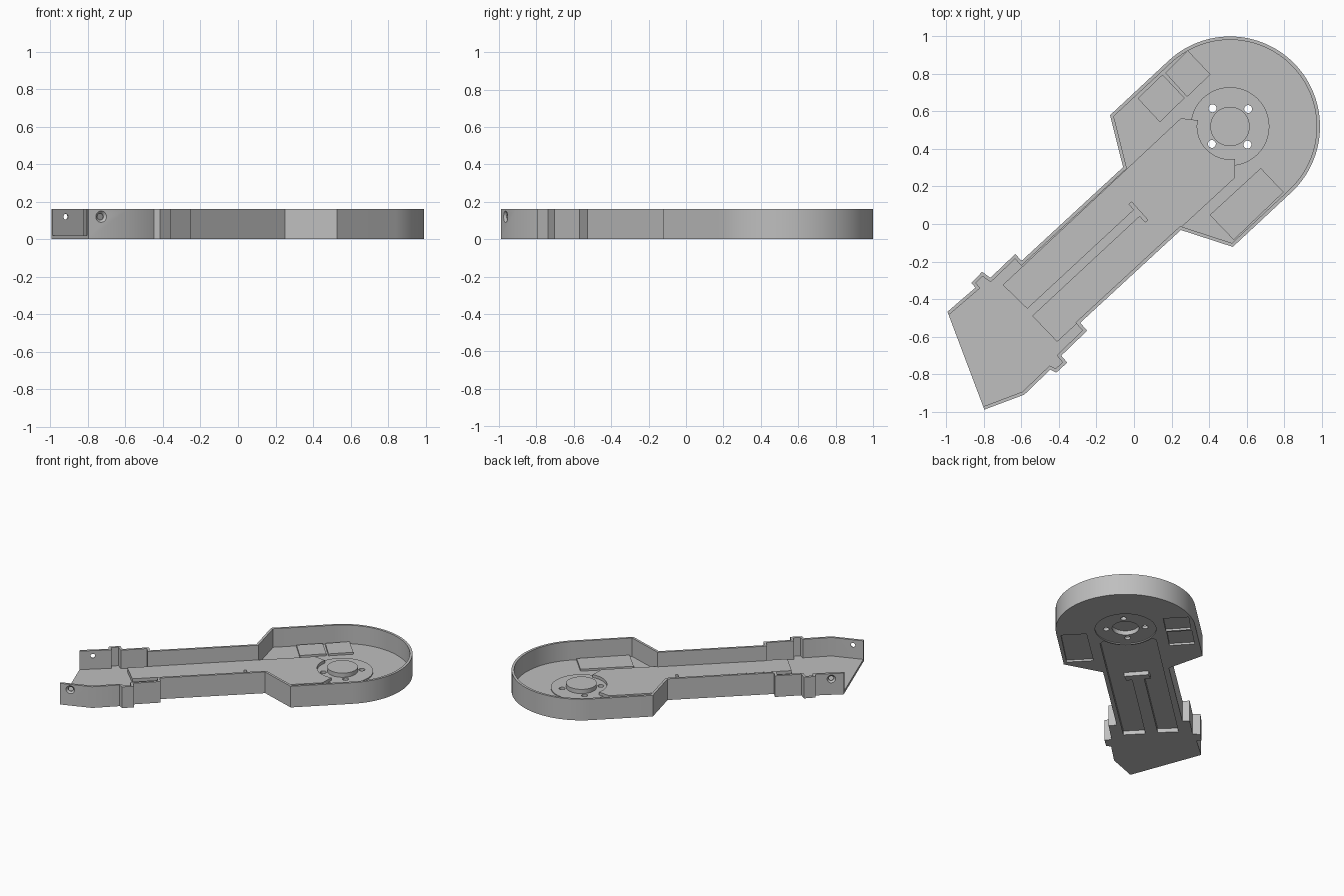
import bpy, bmesh, math
from mathutils import Vector

if "Cube" in bpy.data.objects:
    bpy.data.objects.remove(bpy.data.objects["Cube"])

grey = bpy.data.materials.new("plain grey")
grey.diffuse_color = (0.52, 0.52, 0.52, 1)
grey.use_nodes = True
grey.node_tree.nodes["Principled BSDF"].inputs["Base Color"].default_value = grey.diffuse_color
C = (0.512, 0.52)      # centre of the round head
FLOOR = 0.02
HEIGHT = 0.16


def arc(r, a0, a1, n, c=C):
    return [(c[0] + r * math.cos(math.radians(a0 + (a1 - a0) * i / n)),
             c[1] + r * math.sin(math.radians(a0 + (a1 - a0) * i / n))) for i in range(n + 1)]


def circle(r, c=C, n=48):
    return arc(r, 0, 360, n, c)[:-1]


def inset(pts, d, open_end=False):
    """Move every edge inwards by d; the closing edge stays put if open_end."""
    n = len(pts)
    area = sum(pts[i - 1][0] * pts[i][1] - pts[i][0] * pts[i - 1][1] for i in range(n))
    s = 1 if area > 0 else -1
    norm = []
    for i in range(n):                      # normal of the edge i -> i+1
        e = (Vector(pts[(i + 1) % n]) - Vector(pts[i])).normalized()
        norm.append(Vector((-e.y, e.x)) * s)
    dist = [d] * n
    if open_end:
        dist[-1] = 0
    out = []
    for i in range(n):
        a, b, da, db = norm[i - 1], norm[i], dist[i - 1], dist[i]
        det = a.x * b.y - a.y * b.x
        if abs(det) < 1e-4:
            q = a * da
        else:
            q = Vector(((da * b.y - db * a.y) / det, (a.x * db - b.x * da) / det))
        out.append((pts[i][0] + q.x, pts[i][1] + q.y))
    return out


def slab(name, loops, z0, z1):
    """Flat plate: first loop is the outline, the others are holes."""
    cu = bpy.data.curves.new(name, 'CURVE')
    cu.dimensions = '2D'
    cu.fill_mode = 'BOTH'
    cu.extrude = (z1 - z0) / 2
    for loop in loops:
        sp = cu.splines.new('POLY')
        sp.points.add(len(loop) - 1)
        for p, (x, y) in zip(sp.points, loop):
            p.co = (x, y, 0, 1)
        sp.use_cyclic_u = True
    tmp = bpy.data.objects.new(name + "_curve", cu)
    bpy.context.collection.objects.link(tmp)
    bpy.context.view_layer.update()
    me = bpy.data.meshes.new_from_object(tmp.evaluated_get(bpy.context.evaluated_depsgraph_get()))
    bpy.data.objects.remove(tmp)
    bm = bmesh.new()
    bm.from_mesh(me)
    bmesh.ops.remove_doubles(bm, verts=bm.verts, dist=1e-5)
    bmesh.ops.translate(bm, verts=bm.verts, vec=(0, 0, (z0 + z1) / 2))
    bmesh.ops.recalc_face_normals(bm, faces=bm.faces)
    bm.to_mesh(me)
    bm.free()
    me.materials.clear()
    me.materials.append(grey)
    me.name = name
    ob = bpy.data.objects.new(name, me)
    bpy.context.collection.objects.link(ob)
    bpy.ops.object.select_all(action='DESELECT')
    ob.select_set(True)
    bpy.context.view_layer.objects.active = ob
    bpy.ops.object.shade_smooth_by_angle(angle=math.radians(25))
    return ob


# Tray outline: left side with clips, round head, right side with clips
outline = [(-0.995, -0.468), (-0.846, -0.34), (-0.867, -0.314), (-0.81, -0.255),
           (-0.766, -0.287), (-0.633, -0.16), (-0.60, -0.197), (-0.058, 0.303), (-0.128, 0.58)]
outline += arc(0.48, 132.7, -47.3, 56)
outline += [(0.527, -0.122), (0.25, -0.032), (-0.287, -0.527), (-0.25, -0.569),
            (-0.388, -0.702), (-0.356, -0.739), (-0.415, -0.793), (-0.447, -0.777),
            (-0.585, -0.91), (-0.798, -0.99)]


# Raised arm panel with a T-shaped groove and a curved bite around the hub
def panel(r):
    return ([(-0.70, -0.325), (0.25, 0.564)] + arc(r, 169, 279, 20) +
            [(0.537, 0.245), (-0.41, -0.628), (-0.543, -0.49), (0.03, 0.043),
             (0.059, 0.011), (0.074, 0.021), (-0.012, 0.117), (-0.027, 0.106),
             (0.0, 0.076), (-0.569, -0.452)])


panel_top = panel(0.175)
panel_pocket = inset(panel(0.2), 0.02)

# Small raised pads beside the hub
pads = {
    "pad_left_lower": [(0.02, 0.67), (0.152, 0.797), (0.27, 0.672), (0.138, 0.543)],
    "pad_left_upper": [(0.167, 0.806), (0.287, 0.925), (0.408, 0.798), (0.283, 0.678)],
    "pad_right": [(0.676, 0.298), (0.798, 0.17), (0.532, -0.085), (0.404, 0.048)],
}

# Floor and surrounding wall, open at the slanted end
slab("floor", [outline, panel_pocket, circle(0.21)] + list(pads.values()), 0, FLOOR)
wall = slab("wall", [outline + inset(outline, 0.018, True)[::-1]], 0, HEIGHT)

# Arm panel: raised rim and cap over a hollow underside
slab("panel_rim", [panel_top, panel_pocket], FLOOR, 0.03)
slab("panel_cap", [panel_top], 0.03, 0.05)
for name, pts in pads.items():
    slab(name, [pts], 0.015, 0.035)

# Hub: slightly raised ring with four bolt holes and a raised centre disc
bolts = [circle(0.021, (C[0] + 0.134 * math.cos(a), C[1] + 0.134 * math.sin(a)), 20)
         for a in (math.radians(44 + 90 * k) for k in range(4))]
slab("hub_ring", [circle(0.21), circle(0.092)] + bolts, 0.008, 0.028)
slab("hub_rim", [circle(0.105), circle(0.092)], 0.028, 0.04)
slab("hub_disc", [circle(0.105)], 0.04, 0.06)

# Countersunk screw holes near the open end, one in each wall
for pos, n in (((-0.73, -0.964, 0.12), (0.351, -0.936, 0)),
               ((-0.93, -0.412, 0.12), (-0.652, 0.758, 0))):
    n = Vector(n).normalized()
    rot = n.to_track_quat('Z', 'Y').to_matrix().to_4x4()
    for r1, r2, depth, shift in ((0.016, 0.016, 0.1, 0), (0.018, 0.034, 0.016, -0.004)):
        me = bpy.data.meshes.new("screw_cutter")
        bm = bmesh.new()
        bmesh.ops.create_cone(bm, cap_ends=True, segments=24, radius1=r1, radius2=r2, depth=depth)
        bm.to_mesh(me)
        bm.free()
        cut = bpy.data.objects.new("screw_cutter", me)
        bpy.context.collection.objects.link(cut)
        cut.matrix_world = rot
        cut.location = Vector(pos) + n * shift
        cut.hide_render = True
        cut.hide_set(True)
        mod = wall.modifiers.new("screw_hole", 'BOOLEAN')
        mod.operation = 'DIFFERENCE'
        mod.solver = 'EXACT'
        mod.object = cut
